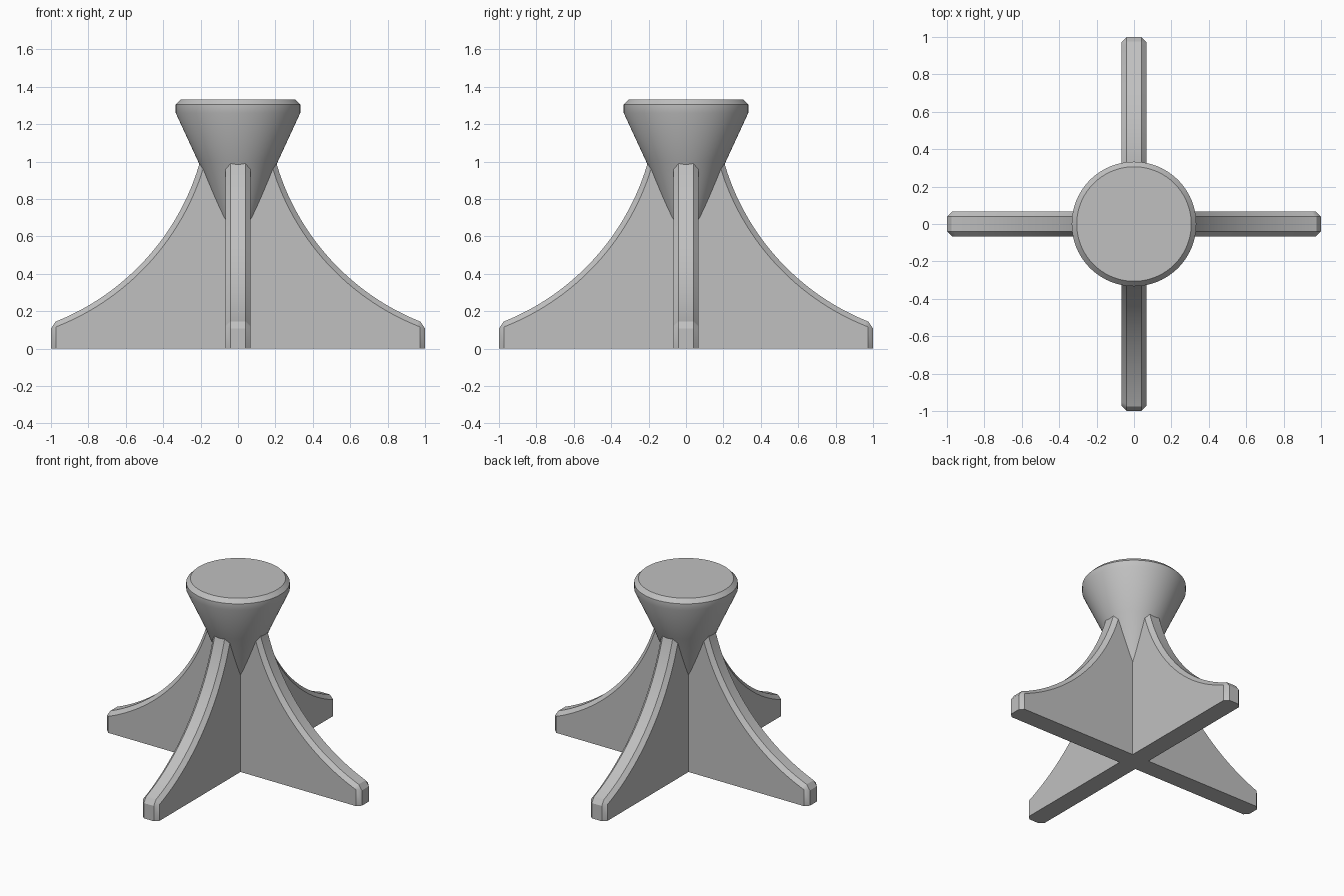
import bpy, bmesh, math

if "Cube" in bpy.data.objects:
    bpy.data.objects.remove(bpy.data.objects["Cube"])

grey = bpy.data.materials.new("plain grey")
grey.diffuse_color = (0.53, 0.53, 0.53, 1)
grey.use_nodes = True
grey.node_tree.nodes["Principled BSDF"].inputs["Base Color"].default_value = grey.diffuse_color

HALF = 0.066      # half thickness of a fin
CHAMFER = 0.027


def finish(bm, name):
    bmesh.ops.recalc_face_normals(bm, faces=bm.faces)
    me = bpy.data.meshes.new(name)
    bm.to_mesh(me)
    bm.free()
    me.materials.append(grey)
    ob = bpy.data.objects.new(name, me)
    bpy.context.collection.objects.link(ob)
    bpy.ops.object.select_all(action='DESELECT')
    ob.select_set(True)
    bpy.context.view_layer.objects.active = ob
    bpy.ops.object.shade_smooth_by_angle(angle=math.radians(30))
    return ob


def fin_outline():
    # right half: foot end, then a concave arc rising into the head
    p, q, turn = (1.0, 0.135), (0.2, 1.01), math.radians(54)
    dx, dz = q[0] - p[0], q[1] - p[1]
    chord = math.hypot(dx, dz)
    r = chord / (2 * math.sin(turn / 2))
    d = r * math.cos(turn / 2)
    cx = (p[0] + q[0]) / 2 + dz / chord * d
    cz = (p[1] + q[1]) / 2 - dx / chord * d
    a0 = math.atan2(p[1] - cz, p[0] - cx)
    steps = 30
    right = [(1.0, 0.0)]
    for i in range(steps + 4):      # four extra steps end inside the head
        a = a0 - turn * i / steps
        right.append((cx + r * math.cos(a), cz + r * math.sin(a)))
    return right + [(-x, z) for x, z in reversed(right)]


def fin_pair(name, angle):
    bm = bmesh.new()
    face = bm.faces.new([bm.verts.new((x, -HALF, z)) for x, z in fin_outline()])
    out = bmesh.ops.extrude_face_region(bm, geom=[face])
    moved = [v for v in out["geom"] if isinstance(v, bmesh.types.BMVert)]
    bmesh.ops.translate(bm, vec=(0, 2 * HALF, 0), verts=moved)
    bmesh.ops.recalc_face_normals(bm, faces=bm.faces)
    # chamfer the rims and the upper corner of each foot, not the underside
    edges = []
    for e in bm.edges:
        a, b = e.verts[0].co, e.verts[1].co
        rim = abs(a.y - b.y) < 1e-5 and max(a.z, b.z) > 0.01
        corner = abs(a.y - b.y) > 0.01 and abs(a.x) > 0.99 and a.z > 0.01
        if rim or corner:
            edges.append(e)
    bmesh.ops.bevel(bm, geom=edges, offset=CHAMFER, offset_type='OFFSET',
                    segments=1, profile=0.5, affect='EDGES', clamp_overlap=False)
    ob = finish(bm, name)
    ob.rotation_euler.z = angle


def head():
    # flared round head, lathed around z
    profile = [(0.0, 0.44), (0.094, 0.69), (0.213, 1.0), (0.333, 1.26),
               (0.333, 1.305), (0.306, 1.333), (0.0, 1.333)]
    n = 96
    bm = bmesh.new()
    rings = []
    for r, z in profile:
        count = n if r else 1
        rings.append([bm.verts.new((r * math.cos(2 * math.pi * i / n),
                                    r * math.sin(2 * math.pi * i / n), z))
                      for i in range(count)])
    for i in range(n):
        j = (i + 1) % n
        bm.faces.new((rings[0][0], rings[1][j], rings[1][i]))
        for lo, hi in zip(rings[1:-2], rings[2:-1]):
            bm.faces.new((lo[i], lo[j], hi[j], hi[i]))
        bm.faces.new((rings[-2][i], rings[-2][j], rings[-1][0]))
    finish(bm, "flared_head")


fin_pair("side_fins", 0)
fin_pair("front_back_fins", math.pi / 2)
head()
